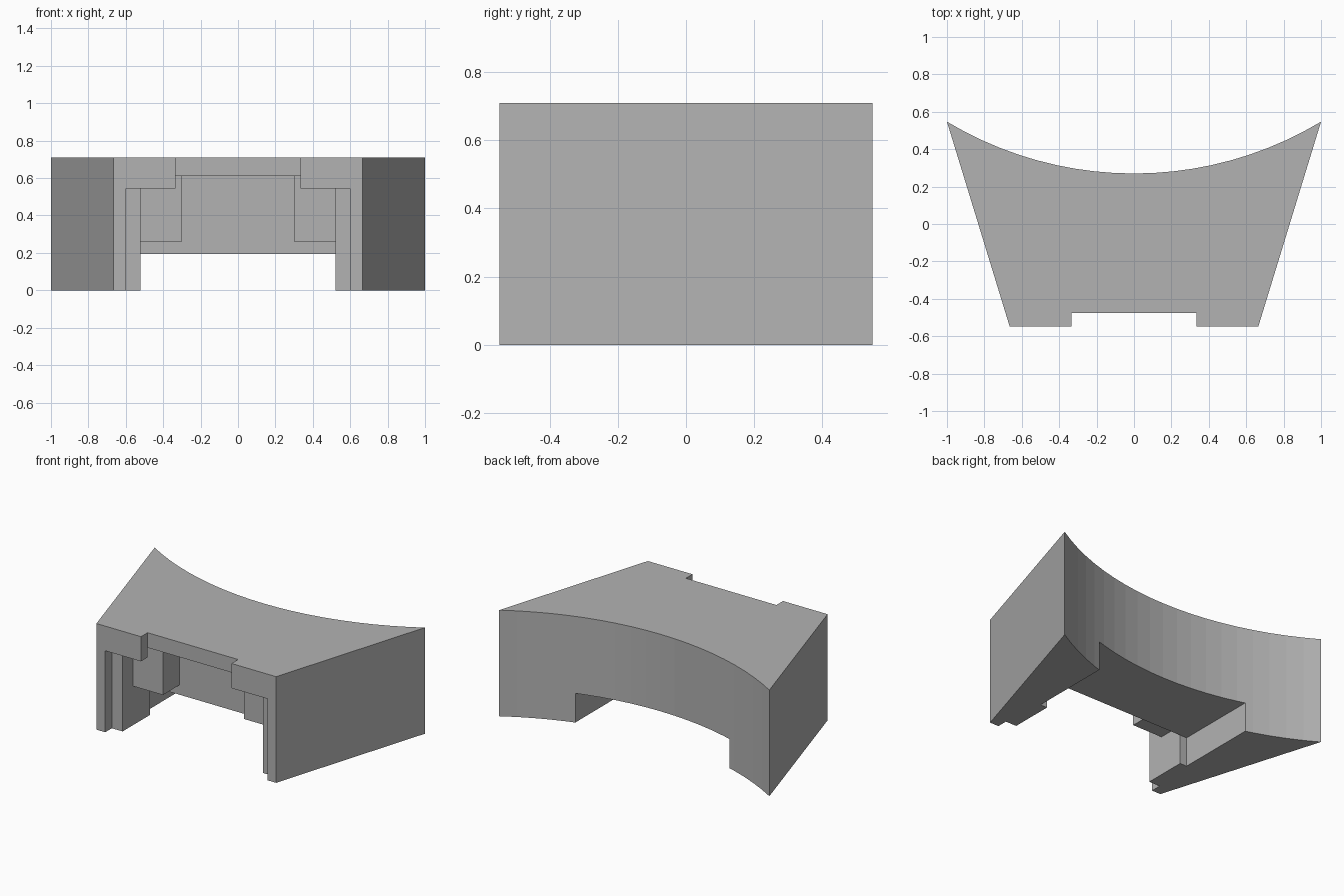
import bpy
import bmesh
import math

cube = bpy.data.objects.get("Cube")
if cube:
    bpy.data.objects.remove(cube, do_unlink=True)

FRONT, STEP, WALL, BACK = -0.547, -0.477, -0.19, 0.547
HEIGHT = 0.71

grey = bpy.data.materials.new("plain_grey")
grey.use_nodes = True
colour = (0.45, 0.45, 0.45, 1)
grey.diffuse_color = colour
grey.node_tree.nodes["Principled BSDF"].inputs["Base Color"].default_value = colour


def prism(name, outline, z0, z1):
    """Extrude a plan outline (counter-clockwise) from z0 to z1."""
    bm = bmesh.new()
    face = bm.faces.new([bm.verts.new((x, y, z0)) for x, y in outline])
    top = bmesh.ops.extrude_face_region(bm, geom=[face])["geom"]
    verts = [v for v in top if isinstance(v, bmesh.types.BMVert)]
    bmesh.ops.translate(bm, vec=(0, 0, z1 - z0), verts=verts)
    bmesh.ops.recalc_face_normals(bm, faces=bm.faces)
    mesh = bpy.data.meshes.new(name)
    bm.to_mesh(mesh)
    bm.free()
    mesh.materials.append(grey)
    obj = bpy.data.objects.new(name, mesh)
    bpy.context.collection.objects.link(obj)
    return obj


# Tapered body with a concave arc along the back
SEGMENTS = 20
sag = BACK - 0.27
radius = (1 + sag * sag) / (2 * sag)
half_angle = math.asin(1 / radius)
outline = [(-0.665, FRONT), (0.665, FRONT)]
for i in range(SEGMENTS + 1):
    a = half_angle * (1 - 2 * i / SEGMENTS)
    outline.append((radius * math.sin(a), 0.27 + radius * (1 - math.cos(a))))
body = prism("arched_body", outline, 0, HEIGHT)

# Openings: name, half width, front y, back y, bottom z, top z
cuts = [
    ("lintel_notch", 0.335, -1, STEP, -1, 1),
    ("front_opening", 0.60, -1, STEP, -1, 0.545),
    ("cavity", 0.52, STEP, -0.365, -1, 0.61),
    ("lower_cavity", 0.52, -0.40, WALL, -1, 0.26),
    ("middle_cavity", 0.30, -0.40, WALL, -1, 0.61),
    ("rear_tunnel", 0.57, WALL, 1, -1, 0.195),
]
for name, w, y0, y1, z0, z1 in cuts:
    cutter = prism(name + "_cutter", [(-w, y0), (w, y0), (w, y1), (-w, y1)], z0, z1)
    cutter.hide_render = True
    mod = body.modifiers.new(name, "BOOLEAN")
    mod.operation = "DIFFERENCE"
    mod.solver = "EXACT"
    mod.object = cutter

# Bake the openings and drop the cutters
bpy.context.view_layer.update()
depsgraph = bpy.context.evaluated_depsgraph_get()
carved = bpy.data.meshes.new_from_object(body.evaluated_get(depsgraph))
cutters = [m.object for m in body.modifiers]
body.modifiers.clear()
body.data = carved
for cutter in cutters:
    bpy.data.objects.remove(cutter, do_unlink=True)
